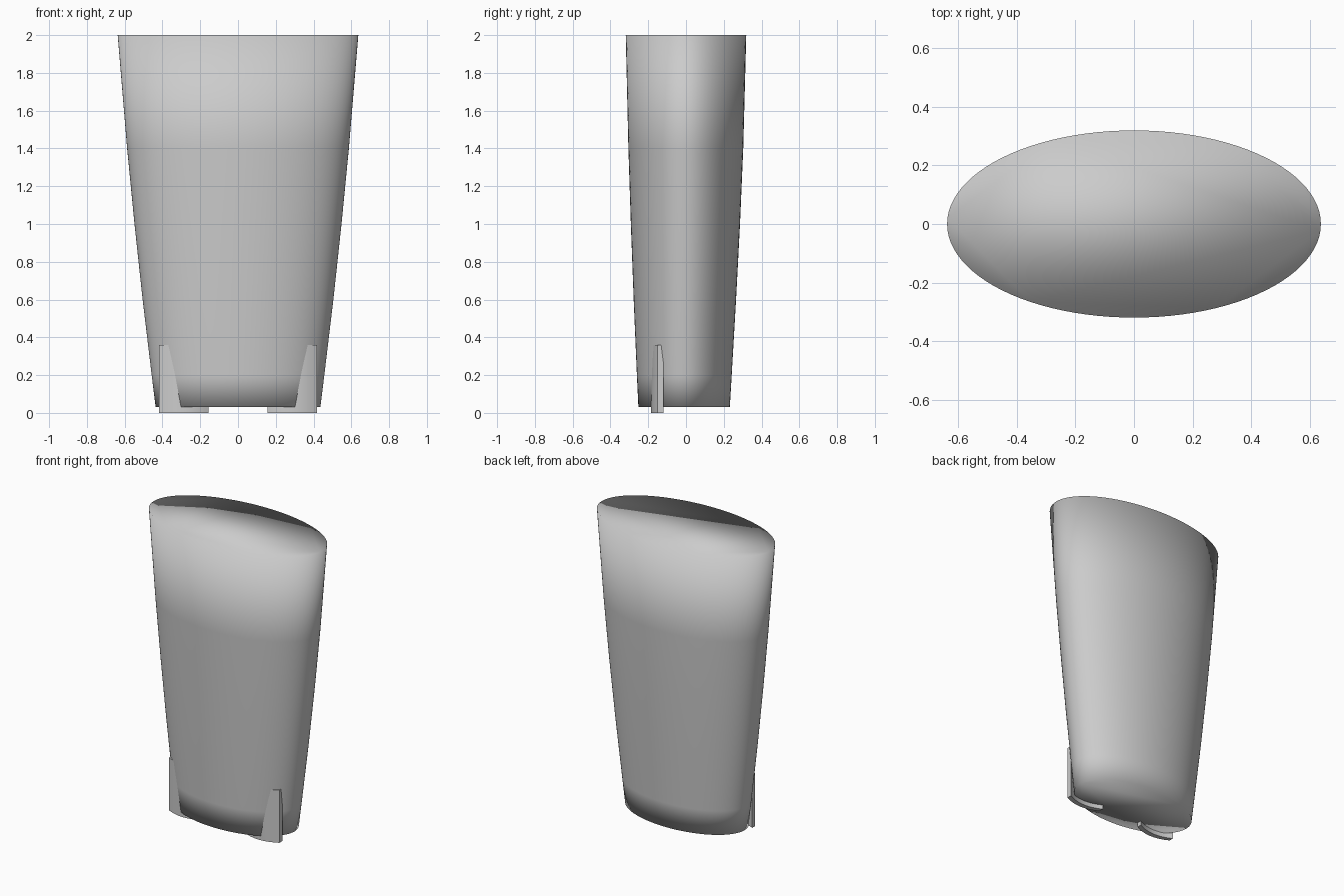
import bpy, bmesh, math

if "Cube" in bpy.data.objects:
    bpy.data.objects.remove(bpy.data.objects["Cube"])

grey = bpy.data.materials.new("plain grey")
grey.diffuse_color = (0.6, 0.6, 0.6, 1)
grey.use_nodes = True
grey.node_tree.nodes["Principled BSDF"].inputs["Base Color"].default_value = grey.diffuse_color


def make_object(name, bm):
    bmesh.ops.recalc_face_normals(bm, faces=bm.faces)
    mesh = bpy.data.meshes.new(name)
    bm.to_mesh(mesh)
    bm.free()
    mesh.materials.append(grey)
    obj = bpy.data.objects.new(name, mesh)
    bpy.context.collection.objects.link(obj)
    return obj


# Tapered elliptical body: height, half width, half depth, depth offset
SECTIONS = [(0.03, 0.436, 0.242, -0.010), (0.2, 0.457, 0.251, -0.009),
            (0.6, 0.505, 0.271, -0.006), (1.0, 0.548, 0.289, -0.003),
            (1.4, 0.587, 0.304, -0.001), (2.0, 0.637, 0.319, 0.0)]
N = 96
bm = bmesh.new()
rings = []
for z, a, b, oy in SECTIONS:
    rings.append([bm.verts.new((a * math.cos(2 * math.pi * i / N),
                                oy + b * math.sin(2 * math.pi * i / N), z))
                  for i in range(N)])
for low, high in zip(rings, rings[1:]):
    for i in range(N):
        j = (i + 1) % N
        bm.faces.new((low[i], low[j], high[j], high[i]))
bm.faces.new(rings[0])
bm.faces.new(rings[-1])
for f in bm.faces:
    f.smooth = True
make_object("body", bm)


# Curved upright tabs, partly sunk into the front of the body
def make_tab(name, side):
    steps, x0, x1, height, thick = 16, 0.155, 0.418, 0.36, 0.032
    bm = bmesh.new()
    front, back = [], []
    for i in range(steps + 1):
        t = i / steps
        x = side * (x0 + (x1 - x0) * t)
        y = -0.15 - 0.035 * (1 - (2 * t - 1) ** 2)
        front.append(bm.verts.new((x, y, 0)))
        back.append(bm.verts.new((x, y + thick, 0)))
    base = bm.faces.new(front + back[::-1])
    top = bmesh.ops.extrude_face_region(bm, geom=[base])
    moved = [v for v in top["geom"] if isinstance(v, bmesh.types.BMVert)]
    bmesh.ops.translate(bm, verts=moved, vec=(0, 0, height))
    obj = make_object(name, bm)
    bpy.context.view_layer.objects.active = obj
    bpy.ops.object.select_all(action='DESELECT')
    obj.select_set(True)
    bpy.ops.object.shade_smooth_by_angle(angle=math.radians(30))


make_tab("left_tab", -1)
make_tab("right_tab", 1)
